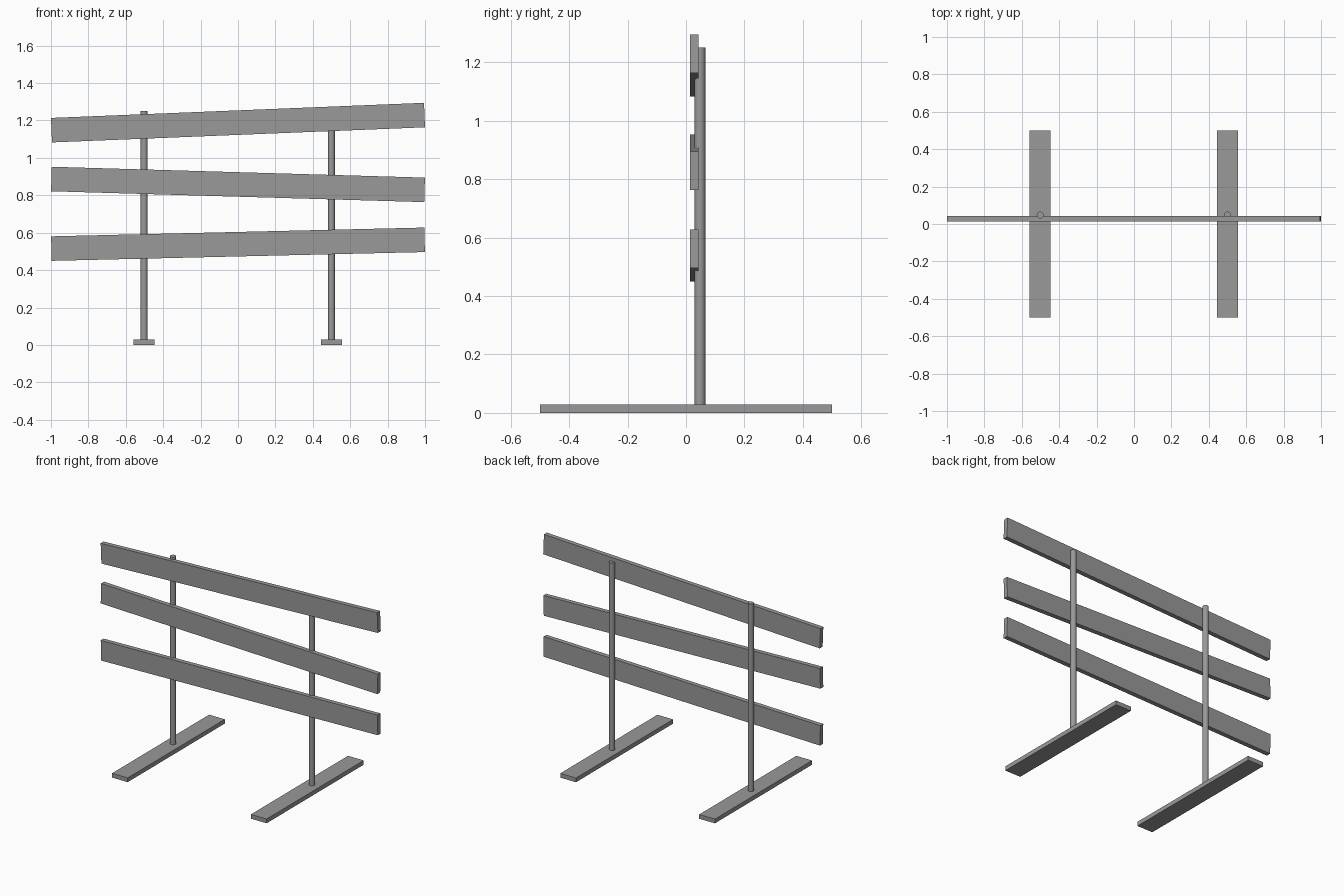
import bpy
import math

cube = bpy.data.objects.get("Cube")
if cube:
    bpy.data.objects.remove(cube, do_unlink=True)

GREY = (0.32, 0.32, 0.32, 1)
grey = bpy.data.materials.new("plain grey")
grey.use_nodes = True
grey.diffuse_color = GREY
grey.node_tree.nodes["Principled BSDF"].inputs["Base Color"].default_value = GREY


def finish(name):
    ob = bpy.context.object
    ob.name = name
    ob.data.materials.append(grey)
    return ob


def box(name, location, size, tilt=0):
    bpy.ops.mesh.primitive_cube_add(size=1, location=location, rotation=(0, tilt, 0))
    ob = finish(name)
    ob.scale = size
    return ob


# Flat feet and round posts
FOOT_HEIGHT, POST_TOP = 0.028, 1.25
for side, x in (("right", -0.502), ("left", 0.5)):
    box(side + "_foot", (x, 0, FOOT_HEIGHT / 2), (0.113, 1.0, FOOT_HEIGHT))
    bpy.ops.mesh.primitive_cylinder_add(
        vertices=16, radius=0.0185, depth=POST_TOP - FOOT_HEIGHT,
        location=(x, 0.048, (POST_TOP + FOOT_HEIGHT) / 2))
    finish(side + "_post")
    bpy.ops.object.shade_smooth_by_angle(angle=math.radians(35))

# Tilted boards: centre height at each end
for name, z_right, z_left in (("bottom", 0.515, 0.562),
                              ("middle", 0.887, 0.829),
                              ("top", 1.148, 1.229)):
    slope = math.atan2(z_left - z_right, 2)
    box(name + "_board", (0, 0.028, (z_right + z_left) / 2),
        (1.996, 0.03, 0.131), -slope)
